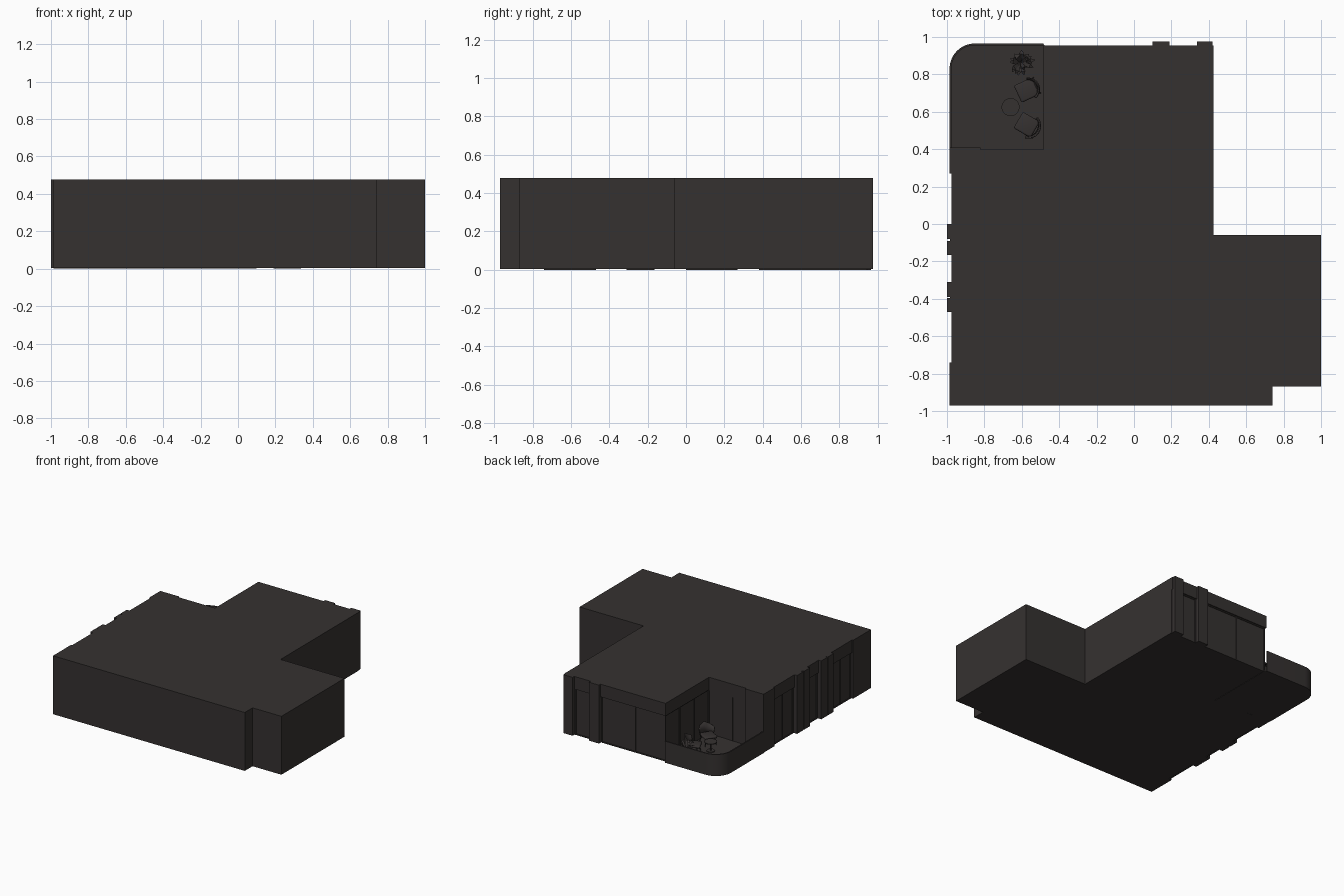
import bpy, bmesh, math, random
from mathutils import Vector, Matrix

if "Cube" in bpy.data.objects:
    bpy.data.objects.remove(bpy.data.objects["Cube"])
random.seed(4)

mat = bpy.data.materials.new("charcoal")
mat.diffuse_color = (0.036, 0.031, 0.030, 1)
mat.use_nodes = True
mat.node_tree.nodes["Principled BSDF"].inputs["Base Color"].default_value = mat.diffuse_color
TOP, HEAD = 0.478, 0.375


def finish(name, bm, smooth=False):
    bmesh.ops.recalc_face_normals(bm, faces=bm.faces)
    me = bpy.data.meshes.new(name)
    bm.to_mesh(me)
    bm.free()
    me.materials.append(mat)
    ob = bpy.data.objects.new(name, me)
    bpy.context.collection.objects.link(ob)
    if smooth:
        bpy.ops.object.select_all(action='DESELECT')
        ob.select_set(True)
        bpy.context.view_layer.objects.active = ob
        bpy.ops.object.shade_smooth_by_angle(angle=math.radians(35))
    return ob


def prism(name, pts, z0, z1, smooth=False):
    bm = bmesh.new()
    f = bm.faces.new([bm.verts.new((x, y, z0)) for x, y in pts])
    r = bmesh.ops.extrude_face_region(bm, geom=[f])
    bmesh.ops.translate(bm, vec=(0, 0, z1 - z0),
                        verts=[v for v in r["geom"] if isinstance(v, bmesh.types.BMVert)])
    return finish(name, bm, smooth)


def box(name, x0, x1, y0, y1, z0, z1):
    return prism(name, [(x0, y0), (x1, y0), (x1, y1), (x0, y1)], z0, z1)


def outline(left, back, door_y, side):
    return [(left, -0.97), (0.74, -0.97), (0.74, -0.87), (1, -0.87), (1, -0.06),
            (0.425, -0.06), (0.425, back), (side, back), (side, door_y), (left, door_y)]


# Glazed body below, overhanging header and roof above
prism("glazed_body", outline(-0.96, 0.94, 0.385, -0.472), 0.003, HEAD + 0.01)
prism("header_and_roof", outline(-0.976, 0.955, 0.397, -0.485), HEAD, TOP)

# Left facade piers and corners
for i, (y0, y1) in enumerate([(-0.47, -0.395), (-0.39, -0.31), (-0.165, -0.09), (-0.08, 0.0)]):
    box(f"left_pier_{i}", -1.0, -0.95, y0, y1, 0.003, TOP)
for i, y in enumerate([-0.39, -0.085]):
    box(f"left_pier_joint_{i}", -0.985, -0.95, y - 0.01, y + 0.01, 0.003, TOP)
box("left_front_corner", -0.986, -0.9, -0.97, -0.74, 0.003, TOP)
box("left_balcony_corner_side", -0.986, -0.9, 0.27, 0.41, 0.003, TOP)
box("left_balcony_corner_wall", -0.986, -0.82, 0.36, 0.41, 0.003, TOP)

# Back facade piers
for i, (x0, x1) in enumerate([(0.1, 0.19), (0.337, 0.42)]):
    box(f"back_pier_{i}", x0, x1, 0.93, 0.976, 0.003, TOP)

# Window frames: (axis along the wall, glass plane, outward sign, start, end, mullions)
windows = [('y', -0.96, -1, -0.74, -0.47, [-0.605]),
           ('y', -0.96, -1, -0.31, -0.165, []),
           ('y', -0.96, -1, 0.0, 0.27, [0.135]),
           ('x', 0.94, 1, -0.478, 0.1, [-0.205]),
           ('x', 0.94, 1, 0.19, 0.337, []),
           ('x', 0.385, 1, -0.82, -0.472, [-0.69]),
           ('y', -0.472, -1, 0.385, 0.946, [0.57, 0.76])]
W = 0.008
for n, (axis, plane, sign, a, b, mids) in enumerate(windows):
    p0, p1 = sorted((plane - sign * 0.002, plane + sign * 0.006))
    bars = [(a, a + W, 0, HEAD), (b - W, b, 0, HEAD), (a, b, 0, W), (a, b, HEAD - W, HEAD)]
    bars += [(m - W / 2, m + W / 2, 0, HEAD) for m in mids]
    for k, (s0, s1, z0, z1) in enumerate(bars):
        if axis == 'x':
            box(f"window_{n}_bar_{k}", s0, s1, p0, p1, z0, z1)
        else:
            box(f"window_{n}_bar_{k}", p0, p1, s0, s1, z0, z1)


# Balcony slab and rounded parapet
def balcony_path(off, r=0.135):
    x0, y1 = -0.986 + off, 0.965 - off
    cx, cy, rr = -0.986 + r, 0.965 - r, r - off
    arc = [(cx - rr * math.cos(t), cy + rr * math.sin(t))
           for t in [math.pi / 2 * i / 12 for i in range(13)]]
    return [(x0, 0.40)] + arc + [(-0.485, y1)]


prism("balcony_floor", balcony_path(0.0) + [(-0.47, 0.94), (-0.47, 0.38)], 0.0, 0.012)
prism("balcony_parapet", balcony_path(0.0) + balcony_path(0.01)[::-1], 0.0, 0.175, True)


# Lounge chairs
def tube(bm, a, b, r):
    a, b = Vector(a), Vector(b)
    d = b - a
    m = Matrix.Translation((a + b) / 2) @ d.to_track_quat('Z', 'Y').to_matrix().to_4x4()
    bmesh.ops.create_cone(bm, cap_ends=True, segments=8, radius1=r, radius2=r,
                          depth=d.length, matrix=m)


def chair(name, x, y, angle):
    M = Matrix.Translation((x, y, 0.012)) @ Matrix.Rotation(angle, 4, 'Z')
    bm = bmesh.new()
    # curved back shell, facing local -x
    n = 12
    rows = []
    for z, k in [(0.058, 0.85), (0.1, 0.97), (0.15, 1.05)]:
        row = []
        for i in range(n + 1):
            t = math.radians(-75 + 150 * i / n)
            zz = z if z < 0.1 else z - 0.03 * (z - 0.06) / 0.09 * abs(t)
            row.append(bm.verts.new((0.06 * k * math.cos(t), 0.06 * k * math.sin(t), zz)))
        rows.append(row)
    for r0, r1 in zip(rows, rows[1:]):
        for i in range(n):
            bm.faces.new((r0[i], r0[i + 1], r1[i + 1], r1[i]))
    bmesh.ops.recalc_face_normals(bm, faces=bm.faces)
    bm.transform(M)
    shell = finish(name + "_back", bm, True)
    mod = shell.modifiers.new("thickness", 'SOLIDIFY')
    mod.thickness = 0.006
    # rounded seat cushion
    bm = bmesh.new()
    bmesh.ops.create_cube(bm, size=1, matrix=Matrix.Translation((-0.01, 0, 0.066))
                          @ Matrix.Diagonal((0.105, 0.1, 0.022, 1)))
    bmesh.ops.bevel(bm, geom=bm.edges[:], offset=0.009, segments=3, affect='EDGES', profile=0.5)
    bm.transform(M)
    finish(name + "_seat", bm, True)
    bm = bmesh.new()
    for sx in (-1, 1):
        for sy in (-1, 1):
            tube(bm, (sx * 0.05, sy * 0.045, 0), (sx * 0.035, sy * 0.035, 0.06), 0.003)
    bm.transform(M)
    finish(name + "_legs", bm, True)


chair("chair_back", -0.565, 0.72, math.radians(25))
chair("chair_front", -0.565, 0.525, math.radians(-30))

# Round side table
bm = bmesh.new()
for r, z, h in [(0.048, 0.088, 0.006), (0.005, 0.05, 0.075), (0.03, 0.015, 0.006)]:
    bmesh.ops.create_cone(bm, cap_ends=True, segments=32, radius1=r, radius2=r, depth=h,
                          matrix=Matrix.Translation((-0.66, 0.625, z)))
finish("side_table", bm, True)

# Potted plant with arching leaves
bm = bmesh.new()
bmesh.ops.create_cone(bm, cap_ends=True, segments=24, radius1=0.024, radius2=0.034, depth=0.06,
                      matrix=Matrix.Translation((-0.605, 0.865, 0.042)))
finish("plant_pot", bm, True)
bm = bmesh.new()
for i in range(22):
    ang = i * 2.4 + random.uniform(-0.2, 0.2)
    reach, rise = random.uniform(0.04, 0.08), random.uniform(0.04, 0.1)
    u = Vector((math.cos(ang), math.sin(ang), 0))
    s = Vector((-u.y, u.x, 0))
    prev = None
    for t, w in [(0, 0.003), (0.35, 0.008), (0.7, 0.012), (1, 0.001)]:
        c = Vector((-0.605, 0.865, 0.07)) + u * reach * t + Vector((0, 0, rise * math.sin(2.1 * t)))
        pair = [bm.verts.new(c - s * w), bm.verts.new(c + s * w)]
        if prev:
            bm.faces.new((prev[0], prev[1], pair[1], pair[0]))
        prev = pair
finish("plant_leaves", bm)
